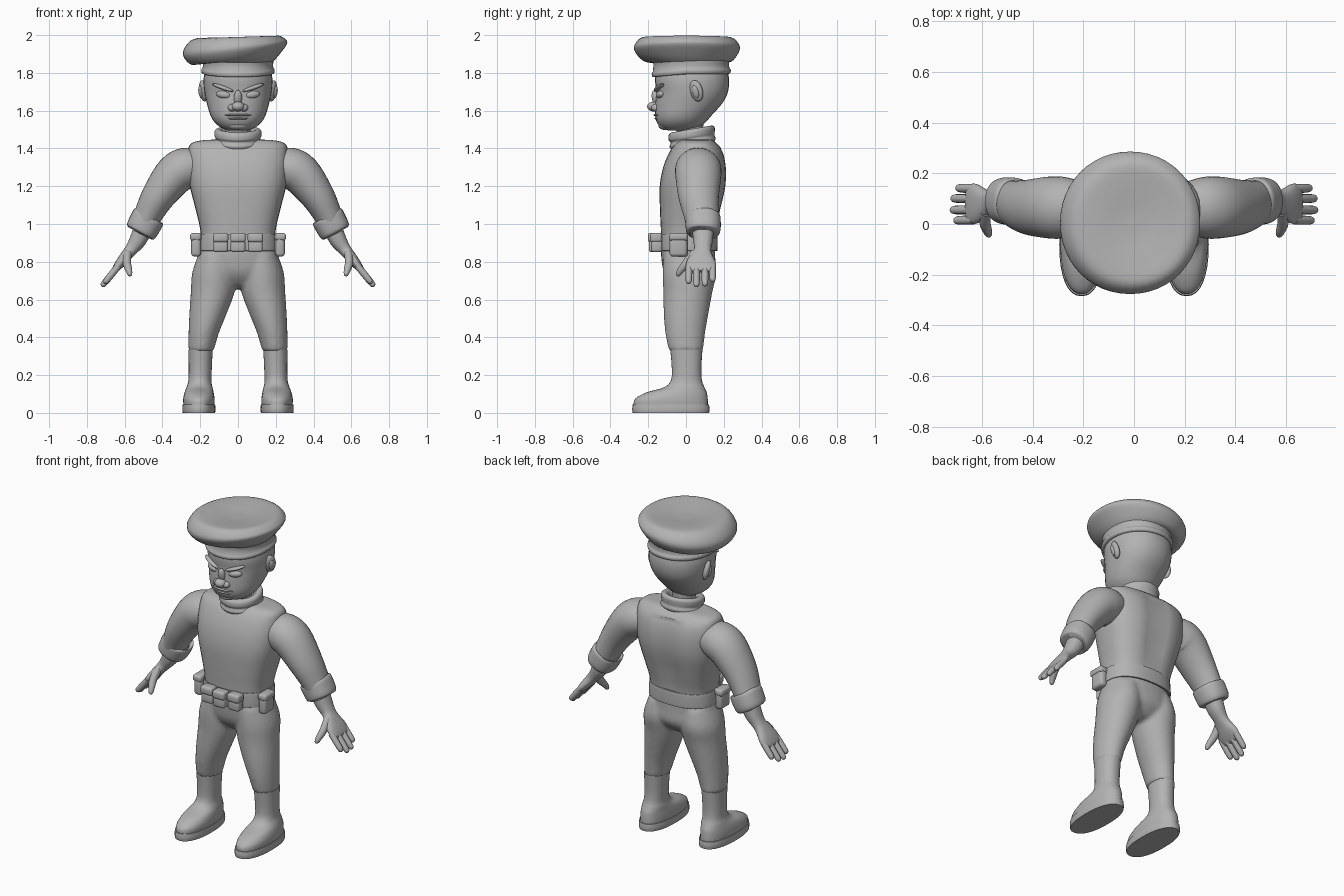
import bpy, bmesh, math
from mathutils import Vector, Matrix

grey = bpy.data.materials.new("plain_grey")
grey.diffuse_color = (0.45, 0.45, 0.45, 1)


def finish(name, bm, mirror=False, angle=45):
    """Turn a bmesh into a smooth shaded object, optionally mirrored over x."""
    bmesh.ops.recalc_face_normals(bm, faces=bm.faces)
    me = bpy.data.meshes.new(name)
    bm.to_mesh(me)
    bm.free()
    me.materials.append(grey)
    for p in me.polygons:
        p.use_smooth = True
    me.set_sharp_from_angle(angle=math.radians(angle))
    ob = bpy.data.objects.new(name, me)
    bpy.context.collection.objects.link(ob)
    if mirror:
        m = ob.modifiers.new("mirror", 'MIRROR')
        m.use_mirror_merge = False
    return ob


def spline(rings, steps):
    """Catmull-Rom interpolation through a list of ring tuples."""
    out = []
    for i in range(len(rings) - 1):
        p0, p1 = rings[max(i - 1, 0)], rings[i]
        p2, p3 = rings[i + 1], rings[min(i + 2, len(rings) - 1)]
        for s in range(steps):
            t = s / steps
            out.append([0.5 * (2 * b + (c - a) * t + (2 * a - 5 * b + 4 * c - d) * t * t
                               + (3 * b - a - 3 * c + d) * t ** 3)
                        for a, b, c, d in zip(p0, p1, p2, p3)])
    return out + [list(rings[-1])]


def loft(bm, rings, power=2.0, tube=False, n=32, steps=4):
    """Skin rings (x, y, z, ra, rb, tilt); tube rings stand square to the path."""
    rs = spline([tuple(r) + (0,) * (6 - len(r)) for r in rings], steps)
    loops = []
    for i, (x, y, z, ra, rb, tilt) in enumerate(rs):
        u, v = Vector((1, 0, tilt)), Vector((0, 1, 0))
        if tube:
            t = Vector(rs[min(i + 1, len(rs) - 1)][:3]) - Vector(rs[max(i - 1, 0)][:3])
            t.normalize()
            v = (v - t * v.dot(t)).normalized()
            u = v.cross(t)
        loop = []
        for k in range(n):
            a = 2 * math.pi * k / n
            c, s = math.cos(a), math.sin(a)
            c = math.copysign(abs(c) ** (2 / power), c)
            s = math.copysign(abs(s) ** (2 / power), s)
            loop.append(bm.verts.new(Vector((x, y, z)) + u * ra * c + v * rb * s))
        loops.append(loop)
    for A, B in zip(loops, loops[1:]):
        for k in range(n):
            bm.faces.new((A[k], A[(k + 1) % n], B[(k + 1) % n], B[k]))
    bm.faces.new(loops[0][::-1])
    bm.faces.new(loops[-1])


def part(name, rings, power=2.0, tube=False, mirror=False, angle=45, n=32):
    bm = bmesh.new()
    loft(bm, rings, power, tube, n)
    return finish(name, bm, mirror, angle)


def blob(name, loc, size, rot=(0, 0, 0), mirror=False):
    bm = bmesh.new()
    bmesh.ops.create_uvsphere(bm, u_segments=20, v_segments=12, radius=1)
    R = Matrix.Rotation(rot[2], 4, 'Z') @ Matrix.Rotation(rot[1], 4, 'Y') @ Matrix.Rotation(rot[0], 4, 'X')
    bm.transform(Matrix.Translation(loc) @ R @ Matrix.Diagonal((*size, 1)))
    return finish(name, bm, mirror)


def box(name, loc, size, bevel, mirror=False):
    bm = bmesh.new()
    bmesh.ops.create_cube(bm, size=1)
    bm.transform(Matrix.Translation(loc) @ Matrix.Diagonal((*size, 1)))
    bmesh.ops.bevel(bm, geom=bm.edges[:], offset=bevel, segments=3, profile=0.5, affect='EDGES')
    return finish(name, bm, mirror)


# torso with a shallow spine groove
torso = part("torso", [(0, .012, .88, .195, .142), (0, .015, .97, .2, .148), (0, .025, 1.08, .225, .163),
                       (0, .037, 1.2, .255, .176), (0, .047, 1.3, .266, .168), (0, .055, 1.38, .264, .143),
                       (0, .055, 1.425, .25, .11), (0, .055, 1.443, .19, .085), (0, .05, 1.447, .1, .07)], 2.7)
for v in torso.data.vertices:
    if v.co.y > .06 and v.co.z < 1.4:
        v.co.y -= .025 * math.exp(-(v.co.x / .05) ** 2) * min(1, (v.co.z - .88) * 5)

# trousers: pelvis and both legs fused together
bm = bmesh.new()
loft(bm, [(0, .01, .9, .198, .143), (0, .012, .82, .212, .143), (0, .02, .74, .2, .135),
          (0, .02, .68, .12, .09), (0, .02, .66, .05, .05)], 2.3)
for s in (-1, 1):
    loft(bm, [(s * .115, .012, .84, .095, .13), (s * .126, .018, .74, .117, .142), (s * .134, .01, .64, .116, .13),
              (s * .16, 0, .52, .098, .118), (s * .182, -.004, .42, .08, .105), (s * .196, 0, .325, .067, .09)])
trousers = finish("trousers", bm)
rm = trousers.modifiers.new("fuse", 'REMESH')
rm.mode, rm.voxel_size, rm.use_smooth_shade = 'VOXEL', .012, True
sm = trousers.modifiers.new("soften", 'SMOOTH')
sm.factor, sm.iterations = .5, 5

# boots and soles
part("boot", [(.207, -.08, .04, .082, .197), (.207, -.077, .075, .083, .192), (.206, -.05, .108, .077, .16),
              (.204, -.01, .135, .069, .108), (.202, .002, .17, .061, .083), (.2, .003, .23, .061, .078),
              (.198, .002, .335, .064, .085)], 2.2, mirror=True)
part("sole", [(.207, -.08, 0, .086, .202), (.207, -.08, .02, .088, .205), (.207, -.08, .045, .086, .202)],
     2.3, mirror=True)

# belt, front pouches with lids, side pouches
part("belt", [(0, .012, .86, .207, .15), (0, .012, .865, .212, .155), (0, .012, .94, .208, .155),
              (0, .012, .945, .202, .15)], 2.4)
for i in (-1, 0, 1):
    y = -.167 + .012 * abs(i)
    box(f"belt_pouch_{i + 2}", (i * .092, y, .883), (.078, .058, .065), .014)
    box(f"belt_pouch_lid_{i + 2}", (i * .092, y - .003, .928), (.082, .064, .05), .014)
box("side_pouch", (.222, -.04, .885), (.052, .095, .115), .018, True)
box("side_pouch_lid", (.224, -.04, .932), (.06, .102, .04), .014, True)

# neck and rolled collar
part("neck", [(0, .025, 1.4, .07, .075), (0, .02, 1.48, .066, .07), (0, .02, 1.56, .07, .075)])
bm = bmesh.new()
loft(bm, [(0, .035, 1.415, .115, .115), (0, .035, 1.43, .126, .122), (0, .035, 1.45, .118, .116),
          (0, .03, 1.465, .124, .122), (0, .03, 1.49, .124, .122), (0, .03, 1.502, .112, .11),
          (0, .03, 1.498, .09, .09), (0, .03, 1.46, .07, .075)])
for v in bm.verts:
    v.co.z += (v.co.y - .03) * .17
finish("collar", bm)

# sleeves and cuffs
part("sleeve", [(.2, .065, 1.3, .09, .1), (.27, .065, 1.295, .11, .12), (.335, .065, 1.26, .108, .122),
                (.42, .067, 1.15, .09, .108), (.475, .08, 1.05, .075, .092), (.5, .088, .99, .07, .085)],
     tube=True, mirror=True)
part("cuff", [(.47, .088, 1.045, .07, .07), (.473, .088, 1.04, .086, .091), (.488, .09, 1.01, .088, .094),
              (.512, .092, .965, .084, .09), (.519, .092, .952, .07, .074), (.512, .092, .965, .05, .05)],
     2.3, True, True, 60)

# forearm with palm, fingers, thumb
part("hand", [(.5, .09, .98, .05, .058), (.53, .09, .915, .045, .052), (.565, .088, .865, .034, .045),
              (.59, .083, .835, .03, .058), (.622, .08, .795, .026, .078), (.65, .08, .76, .018, .076),
              (.66, .08, .748, .008, .06)], 2.3, True, True)
for i, (y, length) in enumerate([(.14, .085), (.1, .115), (.056, .12), (.016, .098)]):
    d = Vector((.62, (y - .08) * .25, -.76)).normalized()
    p = Vector((.632, y, .779))
    pts = [p + d * k for k in (0, length * .6, length + .005, length + .018, length + .022)]
    part(f"finger_{i + 1}", [(*q, r, r) for q, r in zip(pts, (.018, .018, .016, .01, .003))],
         tube=True, mirror=True, n=12)
part("thumb", [(.585, .05, .845, .022, .026), (.588, .005, .795, .022, .024), (.578, -.028, .755, .018, .018),
               (.572, -.042, .732, .012, .013), (.57, -.046, .725, .004, .004)], tube=True, mirror=True, n=16)

# head
part("head", [(0, -.035, 1.495, .05, .06), (0, -.032, 1.51, .09, .1), (0, -.025, 1.54, .125, .13),
              (0, -.012, 1.58, .148, .152), (0, .015, 1.64, .165, .178), (0, .032, 1.7, .178, .19),
              (0, .032, 1.77, .182, .196), (0, .03, 1.85, .165, .18)], 2.15)

# face: ears, eyes, brows, nose, mouth
blob("ear", (.183, .055, 1.705), (.02, .036, .058), (.2, .2, -.4), True)
blob("ear_lobe_ridge", (.197, .05, 1.7), (.012, .018, .035), (.2, .2, -.4), True)
blob("eye", (.078, -.137, 1.685), (.04, .019, .02), (0, -.15, .3), True)
blob("brow", (.08, -.142, 1.722), (.062, .022, .011), (0, -.32, .32), True)
blob("nose_bridge", (0, -.158, 1.665), (.022, .022, .045), (.25, 0, 0))
blob("nose", (0, -.17, 1.622), (.034, .036, .026))
blob("nostril", (.032, -.158, 1.615), (.022, .026, .02), (0, 0, 0), True)
blob("upper_lip", (0, -.132, 1.577), (.078, .04, .01))
blob("lower_lip", (0, -.13, 1.558), (.068, .038, .009))
blob("chin", (0, -.112, 1.522), (.055, .035, .024))

# cap band and puffed crown that droops to one side
bm = bmesh.new()
loft(bm, [(0, .028, 1.795, .186, .2), (0, .028, 1.8, .192, .207), (0, .028, 1.815, .194, .209),
          (0, .028, 1.835, .186, .2), (0, .025, 1.885, .19, .205)], 2.1, n=48)
for v in bm.verts:
    if v.co.z < 1.825:
        v.co.z -= .018 * max(0, -v.co.y / .18)
finish("cap_band", bm, angle=60)
part("cap_crown", [(-.003, .02, 1.855, .182, .2), (-.012, .01, 1.87, .232, .242, .12),
                   (-.015, .005, 1.92, .274, .279, .12), (-.015, .005, 1.957, .266, .272, .08),
                   (-.01, .003, 1.988, .225, .235, .04), (-.005, 0, 1.986, .15, .16, .01),
                   (0, 0, 1.976, .06, .06), (0, 0, 1.975, .01, .01)], 2.05, angle=70, n=48)
